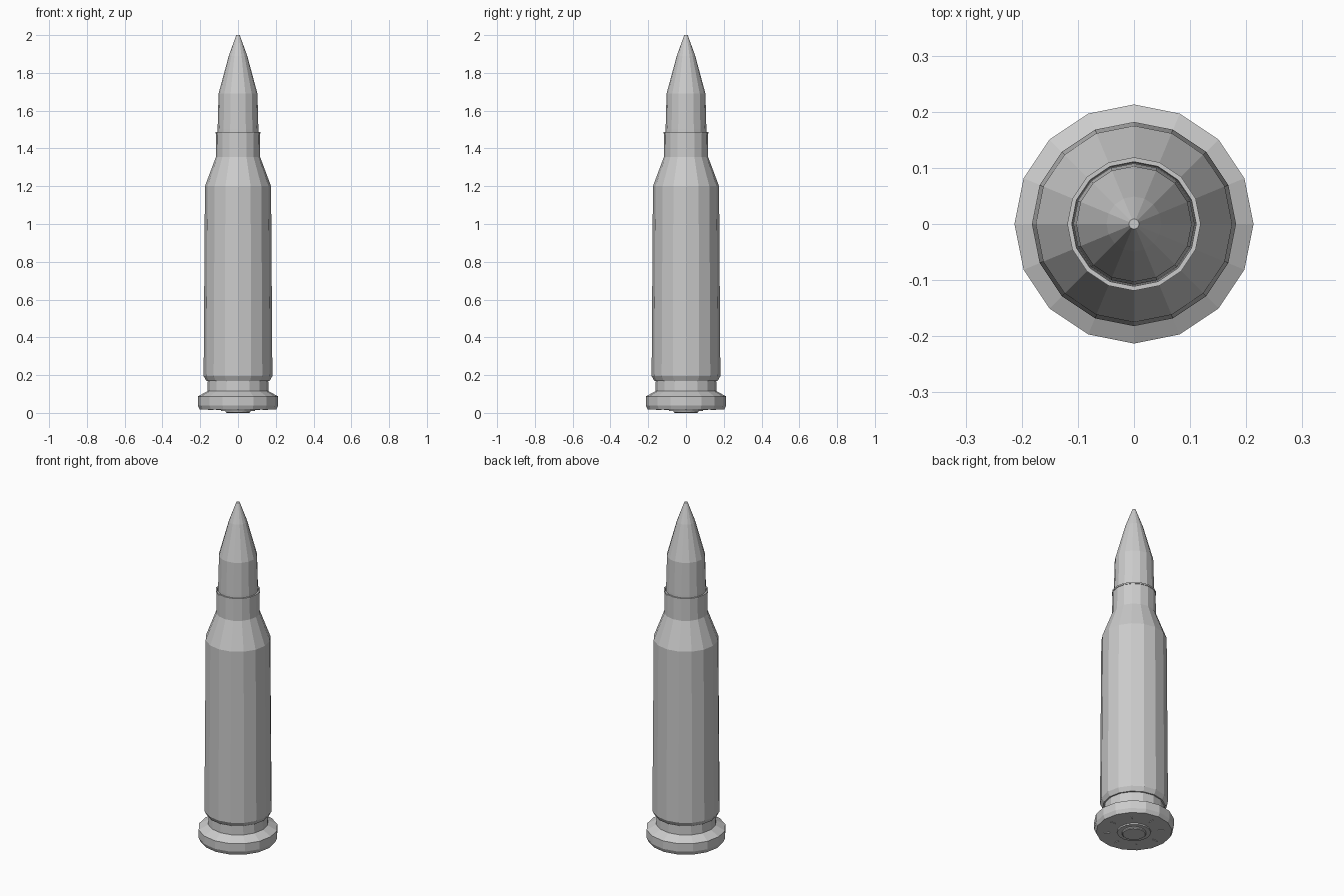
import bpy, bmesh
from math import sin, cos, pi
from mathutils import Matrix

cube = bpy.data.objects.get("Cube")
if cube:
    bpy.data.objects.remove(cube)

SIDES = 16

grey = bpy.data.materials.new("plain_grey")
grey.use_nodes = True
colour = (0.6, 0.6, 0.6, 1)
grey.diffuse_color = colour
grey.node_tree.nodes["Principled BSDF"].inputs["Base Color"].default_value = colour


def finish(name, bm):
    bmesh.ops.recalc_face_normals(bm, faces=bm.faces)
    mesh = bpy.data.meshes.new(name)
    bm.to_mesh(mesh)
    bm.free()
    mesh.materials.append(grey)
    obj = bpy.data.objects.new(name, mesh)
    bpy.context.collection.objects.link(obj)
    return obj


def lathe(name, profile):
    """Turn (radius, height) points around z and cap both ends."""
    bm = bmesh.new()
    rings = []
    for r, z in profile:
        rings.append([bm.verts.new((r * cos(2 * pi * i / SIDES),
                                    r * sin(2 * pi * i / SIDES), z))
                      for i in range(SIDES)])
    for low, high in zip(rings, rings[1:]):
        for i in range(SIDES):
            j = (i + 1) % SIDES
            bm.faces.new((low[i], low[j], high[j], high[i]))
    bm.faces.new(rings[0])
    bm.faces.new(rings[-1])
    return finish(name, bm)


# Casing: base rim, extractor groove, body, shoulder, neck and open mouth
lathe("casing", [
    (0.09, 0.018), (0.203, 0.018), (0.213, 0.04), (0.213, 0.087),
    (0.162, 0.115), (0.16, 0.17), (0.168, 0.17), (0.182, 0.195),
    (0.175, 1.2), (0.117, 1.355), (0.116, 1.478), (0.119, 1.478),
    (0.119, 1.487), (0.111, 1.487), (0.109, 1.46)])

# Pointed tip seated in the neck
lathe("tip", [(0.108, 1.42), (0.108, 1.5), (0.103, 1.69),
              (0.049, 1.89), (0.009, 2.0)])

# Primer with its surrounding ring
lathe("primer_ring", [(0.076, 0.01), (0.09, 0.01), (0.09, 0.025)])
lathe("primer", [(0.06, 0.0), (0.065, 0.004), (0.065, 0.025)])

# Radial tick marks under the base
bm = bmesh.new()
for k in range(8):
    place = (Matrix.Rotation(k * pi / 4, 4, 'Z')
             @ Matrix.Translation((0.145, 0, 0.017))
             @ Matrix.Diagonal((0.03, 0.006, 0.006, 1)))
    bmesh.ops.create_cube(bm, size=1, matrix=place)
finish("base_ticks", bm)
